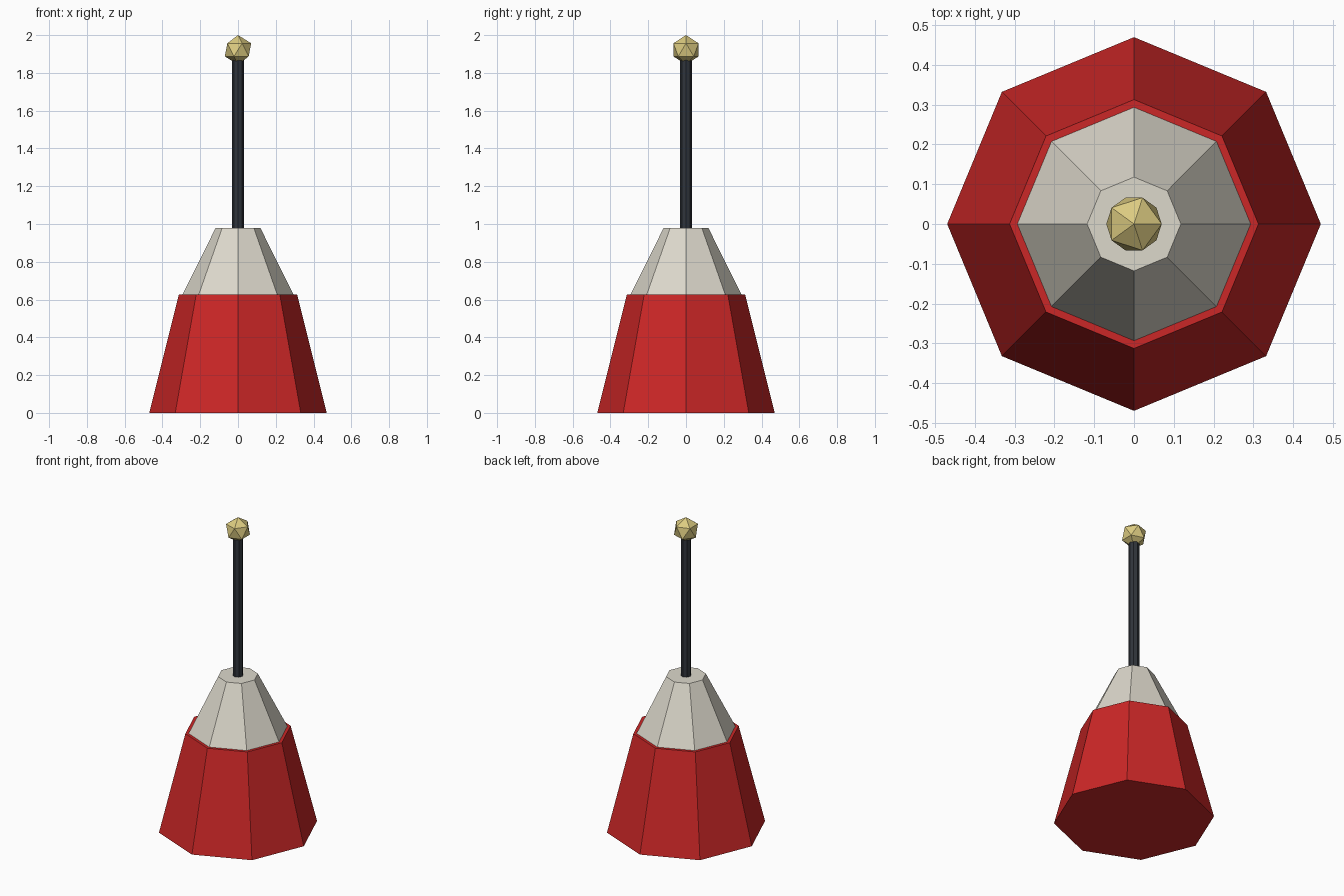
import bpy

cube = bpy.data.objects.get("Cube")
if cube:
    bpy.data.objects.remove(cube, do_unlink=True)


def material(name, colour):
    mat = bpy.data.materials.new(name)
    mat.use_nodes = True
    mat.diffuse_color = (*colour, 1)
    mat.node_tree.nodes["Principled BSDF"].inputs["Base Color"].default_value = (*colour, 1)
    return mat


def finish(name, mat):
    obj = bpy.context.object
    obj.name = obj.data.name = name
    obj.data.materials.append(mat)
    # Corners of the eight-sided parts point along the axes
    return obj


def frustum(name, mat, bottom, top, r_bottom, r_top):
    bpy.ops.mesh.primitive_cone_add(
        vertices=8, radius1=r_bottom, radius2=r_top, depth=top - bottom,
        location=(0, 0, (bottom + top) / 2))
    return finish(name, mat)


red = material("red", (0.6, 0.02, 0.02))
cream = material("cream", (0.72, 0.69, 0.6))
charcoal = material("charcoal", (0.03, 0.036, 0.045))
brass = material("pale brass", (0.72, 0.6, 0.22))

# Flared body, shoulder sunk into its flat top, and slim rod
frustum("body", red, 0, 0.627, 0.47, 0.313)
frustum("shoulder", cream, 0.588, 0.98, 0.313, 0.118)
frustum("rod", charcoal, 0.97, 1.922, 0.031, 0.031)

# Faceted knob at the tip
bpy.ops.mesh.primitive_ico_sphere_add(
    subdivisions=1, radius=0.078, location=(0, 0, 1.922))
finish("knob", brass)
